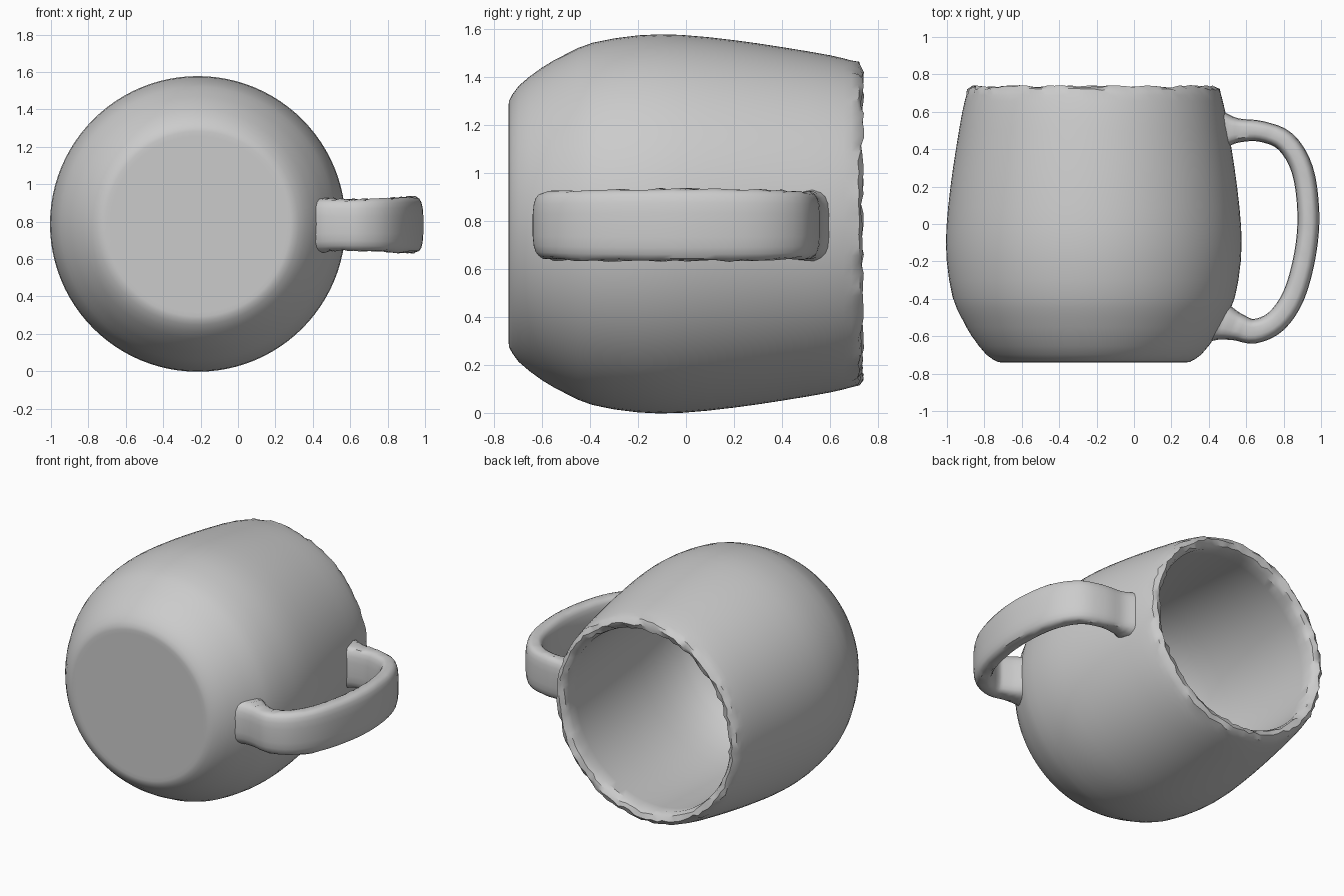
import bpy, bmesh, math, random
from mathutils import Vector

cube = bpy.data.objects.get("Cube")
if cube:
    bpy.data.objects.remove(cube, do_unlink=True)
random.seed(4)

clay = bpy.data.materials.new("plain grey")
clay.use_nodes = True
GREY = (0.6, 0.6, 0.6, 1)
clay.diffuse_color = GREY
clay.node_tree.nodes["Principled BSDF"].inputs["Base Color"].default_value = GREY

CX, CZ = -0.215, 0.788      # axis of the cup, which lies along y


def finish(name, bm, angle):
    bmesh.ops.recalc_face_normals(bm, faces=bm.faces)
    mesh = bpy.data.meshes.new(name)
    bm.to_mesh(mesh)
    bm.free()
    obj = bpy.data.objects.new(name, mesh)
    bpy.context.collection.objects.link(obj)
    mesh.materials.append(clay)
    bpy.ops.object.select_all(action="DESELECT")
    obj.select_set(True)
    bpy.context.view_layer.objects.active = obj
    bpy.ops.object.shade_smooth_by_angle(angle=math.radians(angle))


def skin(bm, rings):
    """Bridge successive rings of vertices with quads and cap both ends."""
    for a, b in zip(rings, rings[1:]):
        n = len(a)
        for i in range(n):
            j = (i + 1) % n
            bm.faces.new((a[i], a[j], b[j], b[i]))
    bm.faces.new(rings[0])
    bm.faces.new(rings[-1])


def smooth_path(pts, steps):
    """Catmull-Rom interpolation through tuples of any length."""
    out = []
    for i in range(len(pts) - 1):
        p0, p1 = Vector(pts[max(i - 1, 0)]), Vector(pts[i])
        p2, p3 = Vector(pts[i + 1]), Vector(pts[min(i + 2, len(pts) - 1)])
        for s in range(steps):
            t = s / steps
            out.append(0.5 * (2 * p1 + (p2 - p0) * t + (2 * p0 - 5 * p1 + 4 * p2 - p3) * t * t
                              + (3 * p1 - p0 - 3 * p2 + p3) * t ** 3))
    out.append(Vector(pts[-1]))
    return out


# Cup wall: (radius, y) for the outside from base to rim, then the inside back down
base = [(0.47, -0.74), (0.495, -0.74)]
outer = [(0.515, -0.737), (0.575, -0.698), (0.652, -0.60), (0.708, -0.50), (0.755, -0.39),
         (0.786, -0.2), (0.788, -0.02), (0.766, 0.2), (0.737, 0.4), (0.703, 0.6), (0.681, 0.69)]
rim = [(0.670, 0.722), (0.645, 0.738), (0.615, 0.725)]
inner = [(0.60, 0.69), (0.612, 0.5), (0.625, 0.2), (0.622, -0.1), (0.595, -0.32),
         (0.52, -0.50), (0.38, -0.58)]
profile = [(r, y, 0) for r, y in base]
profile += [(r, y, 0) for r, y in smooth_path(outer, 2)]
profile += [(r, y, 0.009) for r, y in rim]      # third value is chipped roughness
profile += [(r, y, 0) for r, y in smooth_path(inner, 2)]

bm = bmesh.new()
SEG = 96
rings = []
for r, y, rough in profile:
    ring = []
    for i in range(SEG):
        a = 2 * math.pi * i / SEG
        rr = r + random.uniform(-rough, rough)
        yy = y + random.uniform(-rough, rough * 0.5)
        ring.append(bm.verts.new((CX + rr * math.cos(a), yy, CZ + rr * math.sin(a))))
    rings.append(ring)
skin(bm, rings)
finish("cup_body", bm, 35)

# Handle: (x, y, thickness, height) along its centre line, widening into the cup wall
path = [(0.43, 0.50, 0.25, 0.31), (0.49, 0.50, 0.19, 0.29), (0.56, 0.50, 0.13, 0.275),
        (0.68, 0.495, 0.112, 0.275), (0.81, 0.44, 0.115, 0.285), (0.90, 0.29, 0.118, 0.295),
        (0.932, 0.06, 0.118, 0.30), (0.915, -0.16, 0.118, 0.30), (0.855, -0.38, 0.12, 0.295),
        (0.76, -0.52, 0.125, 0.285), (0.645, -0.573, 0.132, 0.275), (0.55, -0.55, 0.15, 0.275),
        (0.46, -0.52, 0.21, 0.29), (0.385, -0.51, 0.25, 0.31)]
line = smooth_path(path, 4)
bm = bmesh.new()
rings = []
for k, p in enumerate(line):
    q0, q1 = line[max(k - 1, 0)], line[min(k + 1, len(line) - 1)]
    tangent = Vector((q1[0] - q0[0], q1[1] - q0[1], 0)).normalized()
    side = Vector((tangent.y, -tangent.x, 0))
    ring = []
    for i in range(20):
        a = 2 * math.pi * (i + 0.5) / 20
        c, s = math.cos(a), math.sin(a)
        # rounded-rectangle section
        u = math.copysign(abs(c) ** 0.6, c) * p[2] / 2
        v = math.copysign(abs(s) ** 0.6, s) * p[3] / 2
        if abs(s) > 0.9:     # slightly worn top and bottom edges
            v += random.uniform(-0.006, 0.006)
        ring.append(bm.verts.new(Vector((p[0], p[1], 0.783 + v)) + side * u))
    rings.append(ring)
skin(bm, rings)
finish("cup_handle", bm, 40)
